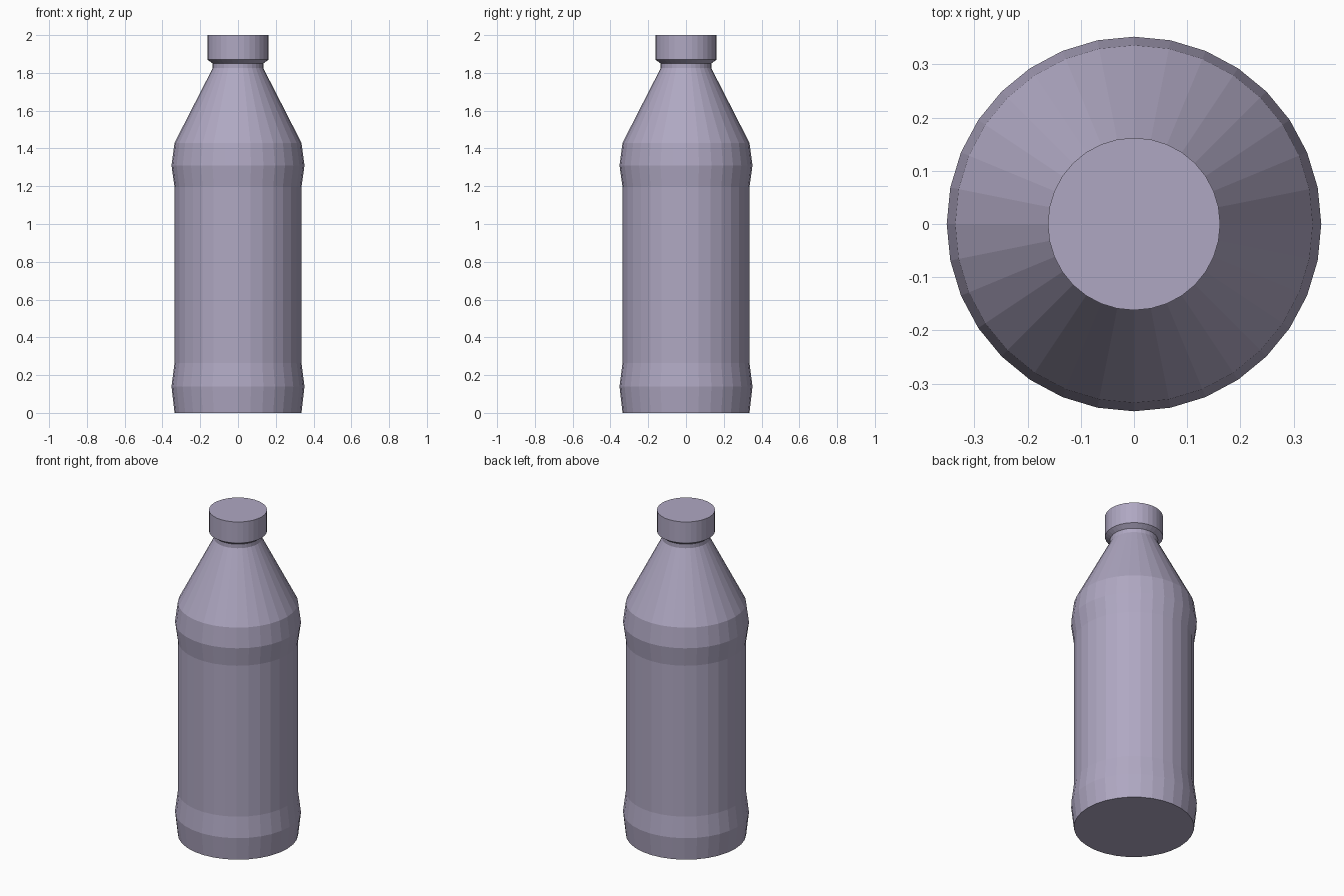
import bpy, bmesh
from math import cos, sin, tau

if "Cube" in bpy.data.objects:
    bpy.data.objects.remove(bpy.data.objects["Cube"])

SIDES = 32

# Muted purple-grey for the whole bottle
plastic = bpy.data.materials.new("purple_grey")
plastic.diffuse_color = (0.43, 0.39, 0.54, 1.0)
plastic.use_nodes = True
plastic.node_tree.nodes["Principled BSDF"].inputs["Base Color"].default_value = plastic.diffuse_color


def lathe(name, profile, close_bottom=False, close_top=False):
    """Revolve (radius, height) points around z into a faceted shell."""
    bm = bmesh.new()
    rings = [[bm.verts.new((r * cos(tau * i / SIDES), r * sin(tau * i / SIDES), z))
              for i in range(SIDES)] for r, z in profile]
    for low, high in zip(rings, rings[1:]):
        for i in range(SIDES):
            j = (i + 1) % SIDES
            bm.faces.new((low[i], low[j], high[j], high[i]))
    if close_bottom:
        bm.faces.new(rings[0][::-1])
    if close_top:
        bm.faces.new(rings[-1])
    mesh = bpy.data.meshes.new(name)
    bm.to_mesh(mesh)
    bm.free()
    mesh.materials.append(plastic)
    obj = bpy.data.objects.new(name, mesh)
    bpy.context.collection.objects.link(obj)
    return obj


# Bottle: bulging base band, straight wall, bulging shoulder band, cone, neck
lathe("bottle_body", [
    (0.336, 0.0), (0.352, 0.14), (0.336, 0.265),
    (0.336, 1.195), (0.352, 1.31), (0.336, 1.43),
    (0.134, 1.825), (0.134, 1.85),
], close_bottom=True)

# Cap: chamfered underside, straight wall, flat top
lathe("cap", [
    (0.134, 1.85), (0.162, 1.87), (0.162, 2.0),
], close_top=True)
